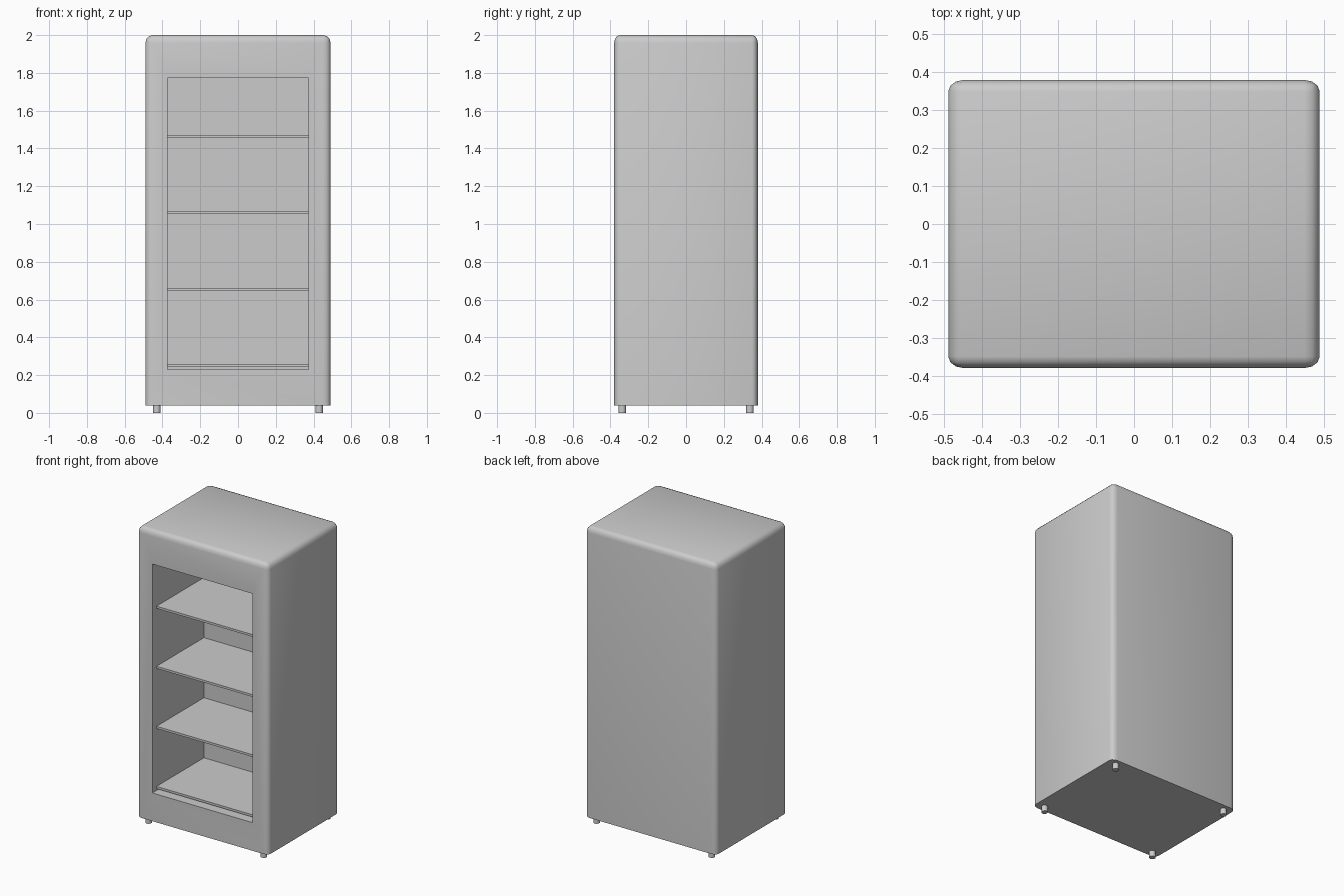
import bpy, bmesh, math
from mathutils import Matrix, Vector

if "Cube" in bpy.data.objects:
    bpy.data.objects.remove(bpy.data.objects["Cube"])

W, D, Z0, Z1 = 0.98, 0.76, 0.04, 2.0
FRONT, BACK_IN = -D / 2, 0.17          # front face, rear wall of the cavity
OPEN_X, OPEN_Z0, OPEN_Z1 = 0.373, 0.23, 1.773


def finish(name, bm):
    bmesh.ops.recalc_face_normals(bm, faces=bm.faces[:])
    mesh = bpy.data.meshes.new(name)
    bm.to_mesh(mesh)
    bm.free()
    obj = bpy.data.objects.new(name, mesh)
    bpy.context.collection.objects.link(obj)
    return obj


def box_bm(lo, hi):
    lo, hi = Vector(lo), Vector(hi)
    bm = bmesh.new()
    bmesh.ops.create_cube(bm, size=1, matrix=Matrix.Translation((lo + hi) / 2)
                          @ Matrix.Diagonal((*(hi - lo), 1)))
    return bm


def smooth(obj):
    bpy.ops.object.select_all(action='DESELECT')
    obj.select_set(True)
    bpy.context.view_layer.objects.active = obj
    bpy.ops.object.shade_smooth_by_angle(angle=math.radians(45))


# Cabinet shell: rounded except along the bottom, slightly squashed in depth
squash = 0.76
bm = box_bm((-W / 2, -D / 2 / squash, Z0), (W / 2, D / 2 / squash, Z1))
edges = [e for e in bm.edges if max(v.co.z for v in e.verts) > 1]
bmesh.ops.bevel(bm, geom=edges, offset=0.04, segments=3, profile=0.5, affect='EDGES')
bmesh.ops.scale(bm, vec=(1, squash, 1), verts=bm.verts[:])
body = finish("cabinet_body", bm)

# Display cavity cut from the front
cutter = finish("cavity_cutter", box_bm((-OPEN_X, FRONT - 0.1, OPEN_Z0),
                                        (OPEN_X, BACK_IN, OPEN_Z1)))
cutter.hide_render = True
bpy.context.view_layer.objects.active = body
mod = body.modifiers.new("cavity", 'BOOLEAN')
mod.operation, mod.solver, mod.object = 'DIFFERENCE', 'EXACT', cutter
bpy.ops.object.modifier_apply(modifier=mod.name)
bpy.data.objects.remove(cutter)
smooth(body)

# Shelves, set back a little from the opening
for i in range(4):
    z = 0.242 + i * 0.405
    finish(f"shelf_{i + 1}", box_bm((-OPEN_X, FRONT + 0.045, z),
                                    (OPEN_X, BACK_IN, z + 0.015)))

# Feet
for sx, side in ((-1, "left"), (1, "right")):
    for sy, end in ((-1, "front"), (1, "back")):
        bm = bmesh.new()
        bmesh.ops.create_cone(bm, cap_ends=True, segments=16, radius1=0.02, radius2=0.02,
                              depth=Z0, matrix=Matrix.Translation((sx * 0.43, sy * 0.338, Z0 / 2)))
        smooth(finish(f"{end}_{side}_foot", bm))
